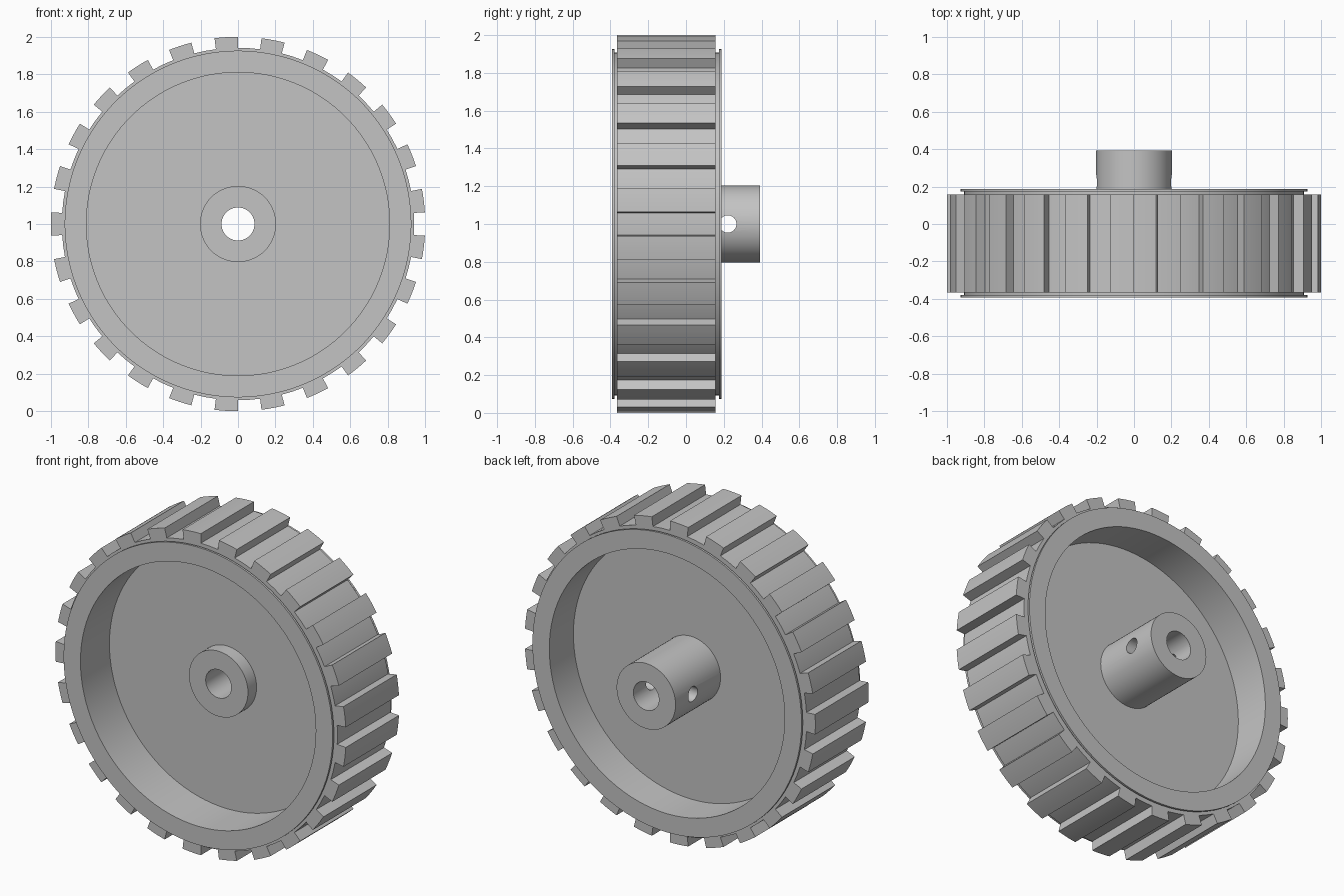
import bpy, bmesh, math

if "Cube" in bpy.data.objects:
    bpy.data.objects.remove(bpy.data.objects["Cube"])

grey = bpy.data.materials.new("plain grey")
grey.use_nodes = True
grey.diffuse_color = (0.55, 0.55, 0.55, 1)
grey.node_tree.nodes["Principled BSDF"].inputs["Base Color"].default_value = grey.diffuse_color

AXLE_Z = 1.0


def at(radius, angle, y):
    """Point at a radius and angle around the axle."""
    return (radius * math.cos(angle), y, AXLE_Z + radius * math.sin(angle))


def finish(name, bm):
    bmesh.ops.recalc_face_normals(bm, faces=bm.faces)
    mesh = bpy.data.meshes.new(name)
    bm.to_mesh(mesh)
    bm.free()
    mesh.materials.append(grey)
    obj = bpy.data.objects.new(name, mesh)
    bpy.context.collection.objects.link(obj)
    return obj


def smooth(obj):
    bpy.ops.object.select_all(action='DESELECT')
    obj.select_set(True)
    bpy.context.view_layer.objects.active = obj
    bpy.ops.object.shade_smooth_by_angle(angle=math.radians(30))


def lathe(name, profile, steps=100):
    """Revolve a closed (radius, y) profile around the axle."""
    bm = bmesh.new()
    rings = [[bm.verts.new(at(r, math.tau * i / steps, y)) for r, y in profile]
             for i in range(steps)]
    n = len(profile)
    for i in range(steps):
        a, b = rings[i], rings[(i + 1) % steps]
        for j in range(n):
            k = (j + 1) % n
            bm.faces.new((a[j], a[k], b[k], b[j]))
    return finish(name, bm)


# Main widths along the axle
RIM_FRONT, RIM_BACK = -0.392, 0.187
TYRE_FRONT, TYRE_BACK = -0.366, 0.157
LIP = 0.013

# Rim with thin outer lips, joined to the hub by a recessed web
rim = lathe("rim_and_web", [
    (0.81, RIM_FRONT), (0.926, RIM_FRONT), (0.926, RIM_FRONT + LIP),
    (0.908, RIM_FRONT + LIP), (0.908, RIM_BACK - LIP),
    (0.926, RIM_BACK - LIP), (0.926, RIM_BACK), (0.81, RIM_BACK),
    (0.81, -0.05), (0.19, -0.05), (0.19, -0.107), (0.81, -0.107)])
smooth(rim)

# Tyre band
band = lathe("tyre_band", [(0.9, TYRE_FRONT), (0.941, TYRE_FRONT),
                           (0.941, TYRE_BACK), (0.9, TYRE_BACK)])
smooth(band)

# Tread blocks, evenly spaced, each as wide as the gap beside it
BLOCKS, ARC = 25, 4
bm = bmesh.new()
for b in range(BLOCKS):
    centre = math.pi + math.tau * b / BLOCKS
    half = math.pi / BLOCKS / 2
    angles = [centre + half * (2 * i / ARC - 1) for i in range(ARC + 1)]
    outline = [(1.0, a) for a in angles] + [(0.93, a) for a in reversed(angles)]
    front = bm.faces.new([bm.verts.new(at(r, a, TYRE_FRONT)) for r, a in outline])
    extruded = bmesh.ops.extrude_face_region(bm, geom=[front], use_keep_orig=True)
    moved = [v for v in extruded["geom"] if isinstance(v, bmesh.types.BMVert)]
    bmesh.ops.translate(bm, verts=moved, vec=(0, TYRE_BACK - TYRE_FRONT, 0))
smooth(finish("tread_blocks", bm))

# Hub with axle bore
hub = lathe("hub", [(0.088, -0.192), (0.203, -0.192), (0.203, 0.392), (0.088, 0.392)], 64)

# Screw hole drilled sideways through the hub
bpy.ops.mesh.primitive_cylinder_add(vertices=32, radius=0.046, depth=0.6,
                                    location=(0, 0.221, AXLE_Z),
                                    rotation=(0, math.pi / 2, 0))
drill = bpy.context.object
drill.name = "screw_hole_cutter"
drill.hide_render = True
cut = hub.modifiers.new("screw_hole", 'BOOLEAN')
cut.operation = 'DIFFERENCE'
cut.solver = 'EXACT'
cut.object = drill
bpy.ops.object.select_all(action='DESELECT')
hub.select_set(True)
bpy.context.view_layer.objects.active = hub
bpy.ops.object.modifier_apply(modifier=cut.name)
bpy.data.objects.remove(drill)
smooth(hub)
